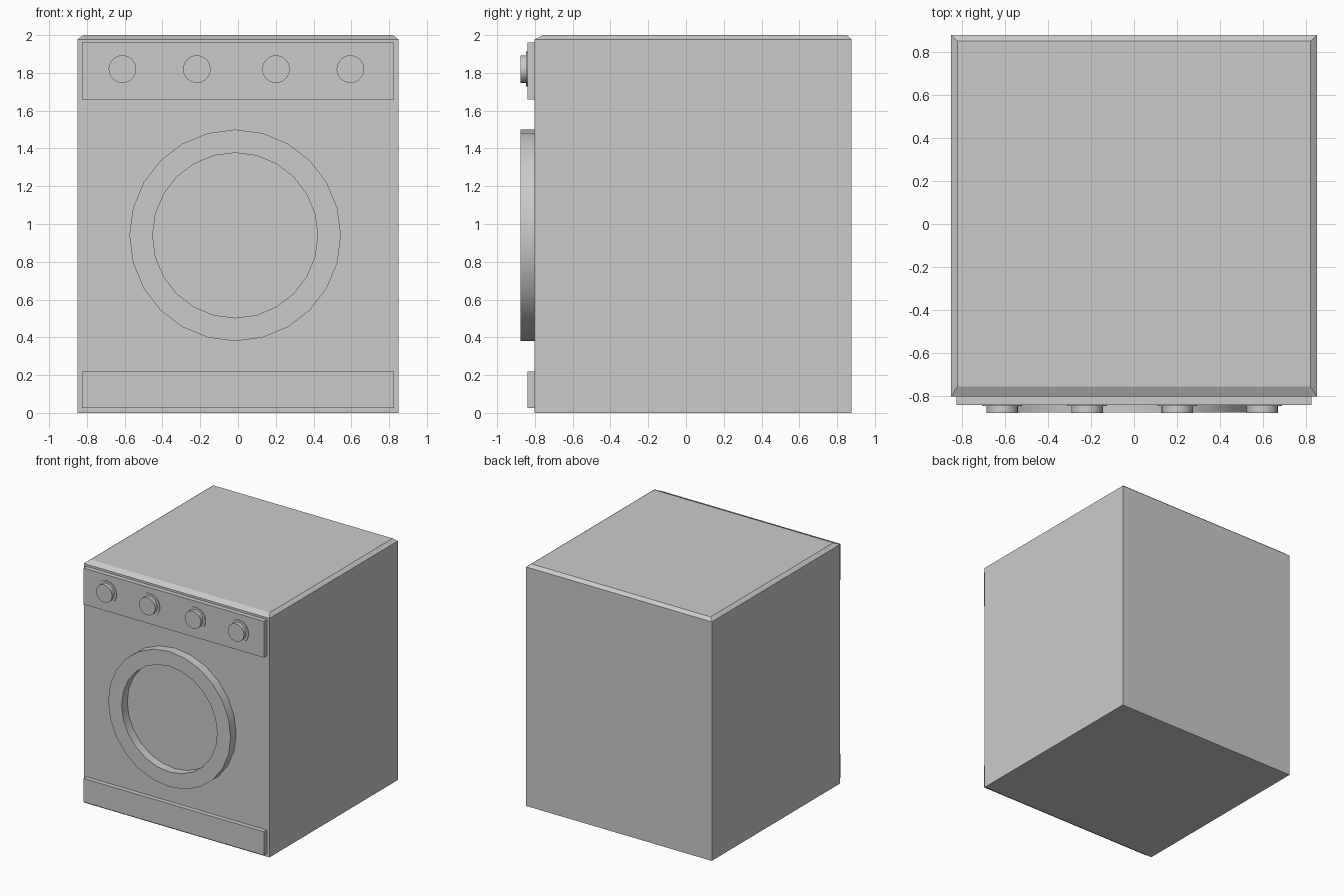
import bpy, bmesh
from math import cos, sin, tau

if "Cube" in bpy.data.objects:
    bpy.data.objects.remove(bpy.data.objects["Cube"])


def make_object(name, bm, smooth=False):
    bmesh.ops.recalc_face_normals(bm, faces=bm.faces)
    mesh = bpy.data.meshes.new(name)
    bm.to_mesh(mesh)
    bm.free()
    ob = bpy.data.objects.new(name, mesh)
    bpy.context.collection.objects.link(ob)
    if smooth:
        bpy.ops.object.select_all(action='DESELECT')
        ob.select_set(True)
        bpy.context.view_layer.objects.active = ob
        bpy.ops.object.shade_smooth_by_angle(angle=0.6)
    return ob


def bridge_loops(bm, loops):
    for a, b in zip(loops, loops[1:]):
        n = len(a)
        for i in range(n):
            j = (i + 1) % n
            bm.faces.new((a[i], a[j], b[j], b[i]))


def stacked_box(name, levels):
    """Levels are (half width, front y, back y, z), bottom to top."""
    bm = bmesh.new()
    loops = [[bm.verts.new(p) for p in ((-x, f, z), (x, f, z), (x, b, z), (-x, b, z))]
             for x, f, b, z in levels]
    bridge_loops(bm, loops)
    bm.faces.new(loops[0])
    bm.faces.new(loops[-1])
    return make_object(name, bm)


def lathe(name, x, z, profile, sides, closed):
    """Revolve (radius, y) points about a front-facing axis."""
    bm = bmesh.new()
    loops = [[bm.verts.new((x + r * sin(tau * i / sides), y, z + r * cos(tau * i / sides)))
              for i in range(sides)] for r, y in profile]
    if closed:
        bridge_loops(bm, loops + loops[:1])
    else:
        bridge_loops(bm, loops)
        bm.faces.new(loops[0])
        bm.faces.new(loops[-1])
    return make_object(name, bm, smooth=True)


# Cabinet with chamfered top edges
stacked_box("cabinet", [(0.85, -0.802, 0.877, 0), (0.85, -0.802, 0.877, 1.977),
                        (0.82, -0.755, 0.85, 2.0)])

# Control panel and kick plate
stacked_box("control_panel", [(0.825, -0.84, -0.80, 1.66), (0.825, -0.84, -0.80, 1.96)])
stacked_box("kick_plate", [(0.825, -0.84, -0.80, 0.025), (0.825, -0.84, -0.80, 0.22)])

# Round door frame
lathe("door_ring", -0.015, 0.94,
      [(0.56, -0.80), (0.56, -0.875), (0.437, -0.875), (0.437, -0.80)], 24, True)

# Control knobs with thin base discs
for i, x in enumerate((-0.612, -0.218, 0.201, 0.595), 1):
    lathe(f"knob_{i}", x, 1.82,
          [(0.092, -0.838), (0.092, -0.846), (0.073, -0.846), (0.073, -0.877)], 24, False)
